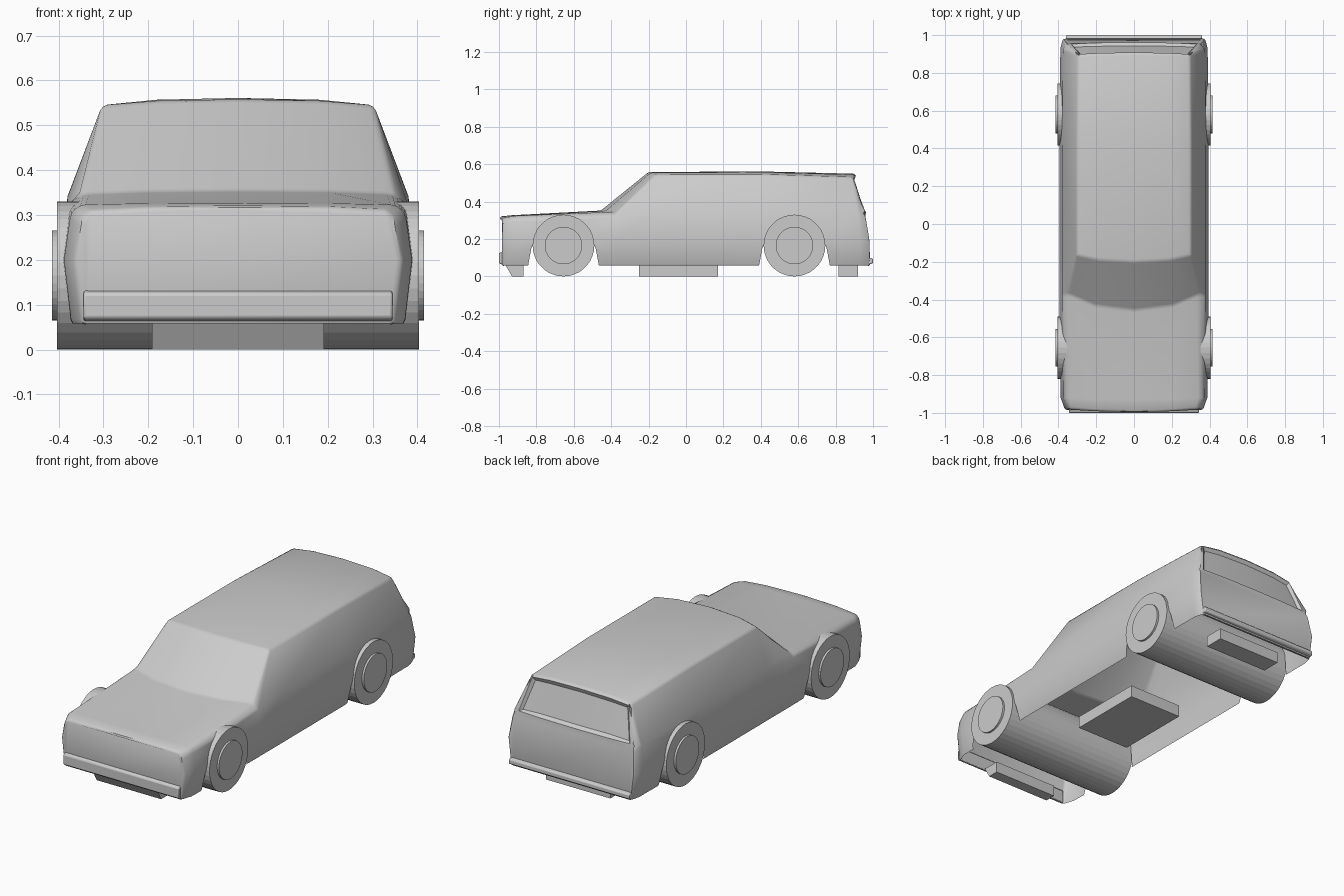
import bpy, bmesh
from math import pi, radians

if "Cube" in bpy.data.objects:
    bpy.data.objects.remove(bpy.data.objects["Cube"])

WHEEL_Y = (-0.655, 0.58)


def link_mesh(name, bm):
    bmesh.ops.recalc_face_normals(bm, faces=bm.faces[:])
    me = bpy.data.meshes.new(name)
    bm.to_mesh(me)
    bm.free()
    ob = bpy.data.objects.new(name, me)
    bpy.context.collection.objects.link(ob)
    return ob


def activate(ob):
    bpy.ops.object.select_all(action='DESELECT')
    ob.select_set(True)
    bpy.context.view_layer.objects.active = ob


def prism(name, profile, half):
    """Extrude a (y, z) outline across the car."""
    bm = bmesh.new()
    face = bm.faces.new([bm.verts.new((-half, y, z)) for y, z in profile])
    new = bmesh.ops.extrude_face_region(bm, geom=[face])["geom"]
    bmesh.ops.translate(bm, vec=(2 * half, 0, 0),
                        verts=[v for v in new if isinstance(v, bmesh.types.BMVert)])
    return link_mesh(name, bm)


def axle_cylinder(name, y, radius, width):
    bpy.ops.mesh.primitive_cylinder_add(vertices=36, radius=radius, depth=width,
                                        location=(0, y, 0.165), rotation=(0, pi / 2, 0))
    bpy.context.object.name = name


# Body sections, front to back:
# y sill, y belt, y upper edge, y centre, half width, z belt, x edge, z edge, z centre
SECTIONS = [
    (-.985, -.985, -.98, -.996, .365, .285, .335, .31, .32),
    (-.92, -.92, -.92, -.93, .388, .305, .352, .323, .327),
    (-.38, -.38, -.37, -.455, .395, .325, .345, .345, .352),
    (-.16, -.16, -.165, -.20, .395, .34, .303, .545, .558),
    (.40, .40, .40, .40, .395, .342, .303, .545, .561),
    (.93, .925, .895, .905, .390, .342, .298, .53, .549),
    (.985, .965, .952, .962, .375, .32, .345, .345, .345),
]


def section(ys, yb, ye, yc, w, zb, xe, ze, zc):
    half = [(w - .017, ys, .055), (w, ys, .2), (w - .015, yb, zb), (xe, ye, ze),
            (xe * .6, ye + (yc - ye) * .7, ze + (zc - ze) * .75)]
    return half + [(0, yc, zc)] + [(-x, y, z) for x, y, z in reversed(half)]


# Body shell: loft, soften the edges, cut the arches
bm = bmesh.new()
rings = [[bm.verts.new(p) for p in section(*s)] for s in SECTIONS]
for a, b in zip(rings, rings[1:]):
    for i in range(len(a)):
        j = (i + 1) % len(a)
        bm.faces.new((a[i], a[j], b[j], b[i]))
bm.faces.new(rings[0])
bm.faces.new(rings[-1])
body = link_mesh("body_shell", bm)
activate(body)
bev = body.modifiers.new("soft_edges", 'BEVEL')
bev.width, bev.segments, bev.limit_method, bev.angle_limit = .012, 2, 'ANGLE', radians(28)
bpy.ops.object.modifier_apply(modifier=bev.name)

ARCH = [(-.20, 0), (-.172, .15), (-.13, .25), (-.06, .295)]
outline = ARCH + [(-y, z) for y, z in reversed(ARCH)]
for wy in WHEEL_Y:
    cutter = prism("arch_cutter", [(y + wy, z) for y, z in outline], .5)
    cutter.hide_render = True
    activate(body)
    cut = body.modifiers.new("arch", 'BOOLEAN')
    cut.operation, cut.solver, cut.object = 'DIFFERENCE', 'EXACT', cutter
    bpy.ops.object.modifier_apply(modifier=cut.name)
    bpy.data.objects.remove(cutter, do_unlink=True)

# Open the underside and recess the rear window
bm = bmesh.new()
bm.from_mesh(body.data)
bm.normal_update()
hidden = []
for f in bm.faces:
    c = f.calc_center_median()
    tunnel = abs(c.x) < .2 and c.z < .31 and abs(c.y) < .93
    if tunnel or (c.z < .065 and f.normal.z < -.9):
        hidden.append(f)
bmesh.ops.delete(bm, geom=hidden, context='FACES')
glass = []
for f in bm.faces:
    c = f.calc_center_median()
    if c.y > .9 and .39 < c.z < .51 and abs(c.x) < .3 and f.normal.y > .7:
        glass.append(f)
if glass:
    bmesh.ops.inset_region(bm, faces=glass, thickness=.018, depth=-.014)
bm.to_mesh(body.data)
bm.free()
activate(body)
bpy.ops.object.shade_smooth_by_angle(angle=radians(35))

# Wheel rollers with hub discs at both ends
for label, wy in zip(("front", "rear"), WHEEL_Y):
    axle_cylinder(label + "_wheels", wy, .165, .808)
    axle_cylinder(label + "_hubs", wy, .10, .83)

# Underbody blocks
prism("front_block", [(-.965, .06), (-.93, 0), (-.87, 0), (-.87, .06)], .192)
prism("centre_block", [(-.25, 0), (.17, 0), (.17, .065), (-.25, .065)], .16)
prism("rear_block", [(.815, 0), (.92, 0), (.92, .06), (.815, .06)], .192)

# Bumper strips
for name, y0, y1, z1, half in (("front_bumper", -.975, -1.0, .135, .345),
                               ("rear_bumper", .965, 1.0, .105, .36)):
    ob = prism(name, [(y0, .06), (y1, .07), (y1, z1 - .01), (y0, z1)], half)
    activate(ob)
    b = ob.modifiers.new("soft", 'BEVEL')
    b.width, b.segments = .006, 2
    bpy.ops.object.shade_smooth_by_angle(angle=radians(35))
